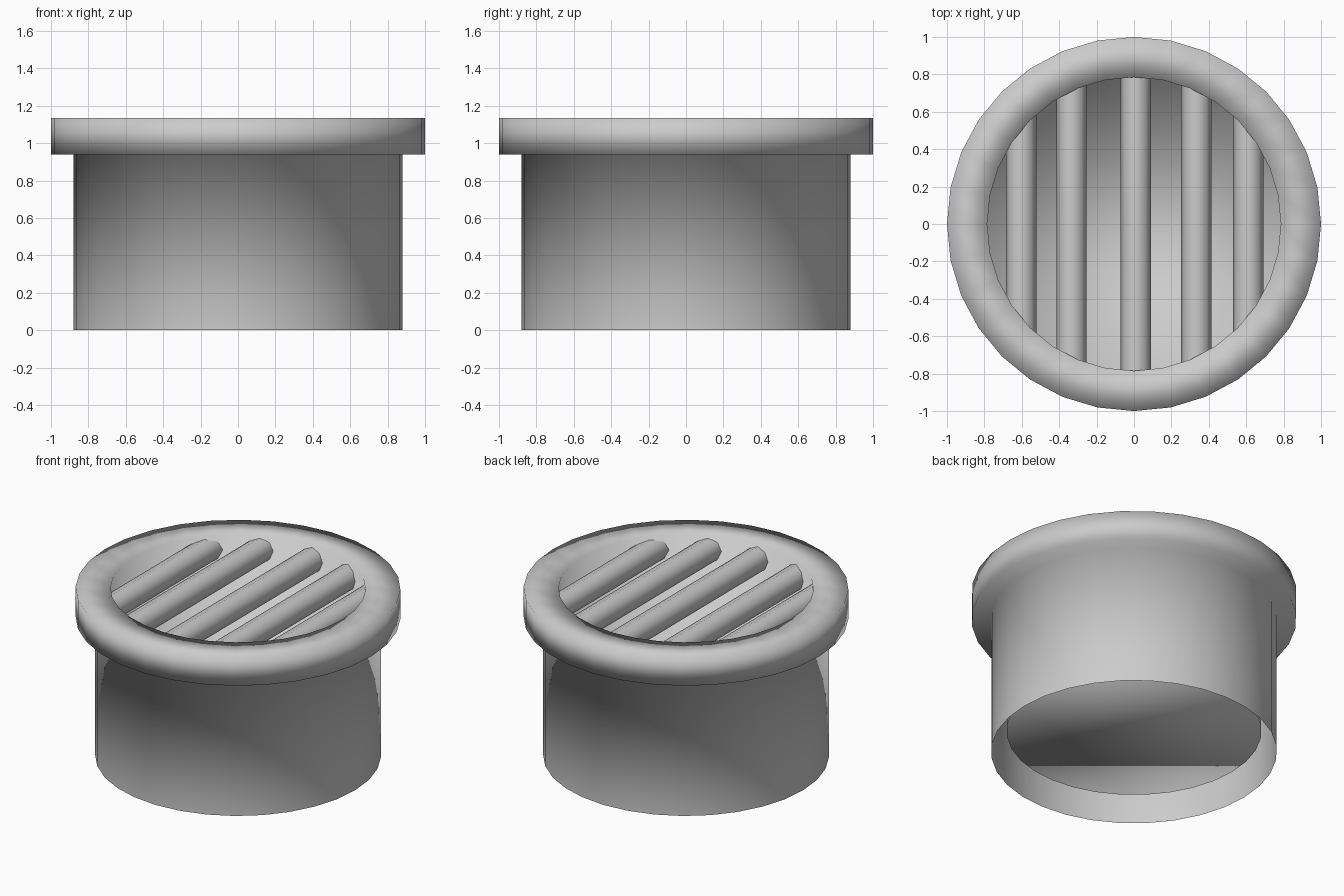
import bpy, bmesh, math
from mathutils import Matrix

if "Cube" in bpy.data.objects:
    bpy.data.objects.remove(bpy.data.objects["Cube"])

SIDES = 32
R_IN = 0.785


def finish(name, bm):
    bmesh.ops.recalc_face_normals(bm, faces=bm.faces)
    for f in bm.faces:
        f.smooth = True
    me = bpy.data.meshes.new(name)
    bm.to_mesh(me)
    bm.free()
    ob = bpy.data.objects.new(name, me)
    bpy.context.collection.objects.link(ob)
    return ob


# Housing: open outer sleeve, overhanging collar and closed inner cup in one lathe profile
profile = [(0.88, 0), (0.88, 0.94), (1, 0.94), (1, 1.135), (R_IN, 1.135), (R_IN, 0.147)]
bm = bmesh.new()
rings = []
for r, z in profile:
    rings.append([bm.verts.new((r * math.cos(2 * math.pi * i / SIDES),
                                r * math.sin(2 * math.pi * i / SIDES), z))
                  for i in range(SIDES)])
for a, b in zip(rings, rings[1:]):
    for i in range(SIDES):
        j = (i + 1) % SIDES
        bm.faces.new((a[i], a[j], b[j], b[i]))
bm.faces.new(rings[-1])  # cup floor
finish("vent_housing", bm)

# Grille bars: round rods along y, each long enough to end inside the collar
BAR_R = 0.081
for n, x in enumerate((-0.603, -0.334, 0.01, 0.333, 0.611), 1):
    near = max(abs(x) - BAR_R, 0)
    length = 2 * math.sqrt(R_IN ** 2 - near ** 2) + 0.01
    bm = bmesh.new()
    bmesh.ops.create_cone(bm, cap_ends=False, segments=8, radius1=BAR_R, radius2=BAR_R,
                          depth=length,
                          matrix=Matrix.Translation((x, 0, 1.035)) @ Matrix.Rotation(math.pi / 2, 4, 'X'))
    finish(f"grille_bar_{n}", bm)
